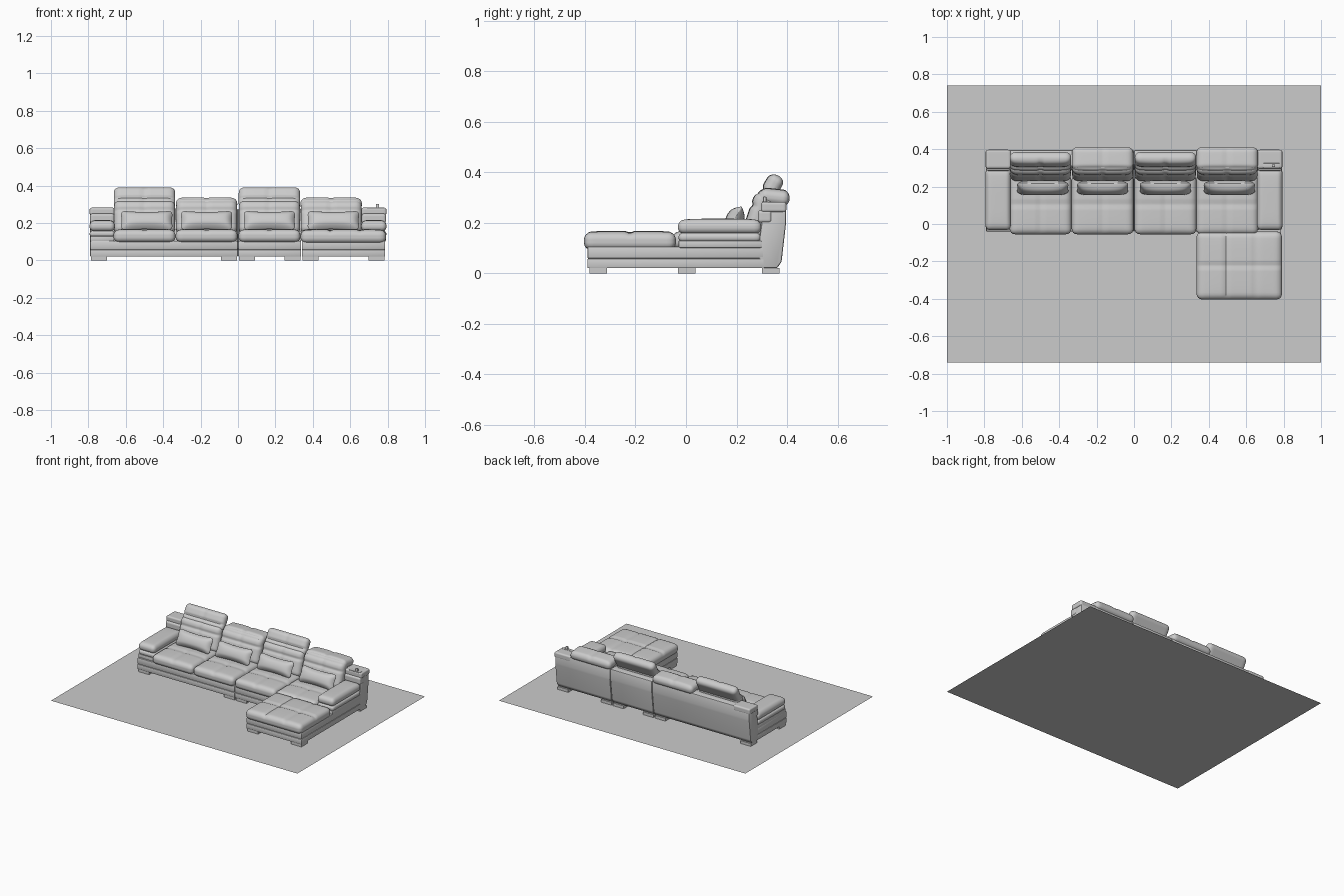
import bpy, bmesh, math
from mathutils import Vector, Matrix

if "Cube" in bpy.data.objects:
    bpy.data.objects.remove(bpy.data.objects["Cube"])

grey = bpy.data.materials.new("soft grey")
grey.use_nodes = True
COLOUR = (0.6, 0.6, 0.6, 1)
grey.diffuse_color = COLOUR
grey.node_tree.nodes["Principled BSDF"].inputs["Base Color"].default_value = COLOUR


def finish(bm, name, smooth=True):
    bmesh.ops.recalc_face_normals(bm, faces=bm.faces)
    mesh = bpy.data.meshes.new(name)
    bm.to_mesh(mesh)
    bm.free()
    mesh.materials.append(grey)
    ob = bpy.data.objects.new(name, mesh)
    bpy.context.collection.objects.link(ob)
    if smooth:
        bpy.ops.object.select_all(action='DESELECT')
        ob.select_set(True)
        bpy.context.view_layer.objects.active = ob
        bpy.ops.object.shade_smooth_by_angle(angle=math.radians(40))
    return ob


def box(name, x, y, z, bevel=0.006):
    """Bevelled box given as three (low, high) ranges."""
    bm = bmesh.new()
    bmesh.ops.create_cube(bm, size=1)
    for v in bm.verts:
        v.co = [(r[0] + r[1]) / 2 + c * (r[1] - r[0]) for c, r in zip(v.co, (x, y, z))]
    if bevel:
        bmesh.ops.bevel(bm, geom=bm.edges[:], offset=bevel, segments=2,
                        profile=0.5, affect='EDGES')
    return finish(bm, name)


def cushion(name, centre, size, tilt=0, r=0.025, xs=(), ys=(), puff=0.006,
            pillow=False, cuts=22):
    """Rounded pad with stitched seams on its upper face, tilted about x."""
    half = Vector(size) / 2
    r = min(r, min(half) * 0.98)
    bm = bmesh.new()
    bmesh.ops.create_cube(bm, size=2)
    bmesh.ops.subdivide_edges(bm, edges=bm.edges[:], cuts=cuts, use_grid_fill=True)
    for v in bm.verts:
        p = Vector([c * h for c, h in zip(v.co, half)])
        inner = Vector([max(r - h, min(h - r, c)) for c, h in zip(p, half)])
        p = inner + (p - inner).normalized() * r
        u, w = p.x / half.x, p.y / half.y
        if pillow:
            # thin edges and pulled-out corners
            p.z *= 0.12 + 0.88 * math.sqrt(max(0, (1 - u ** 4) * (1 - w * w)))
            p.x *= 1 - 0.07 * (1 - w * w)
            p.y *= 1 - 0.16 * (1 - u * u)
        elif p.z > 0:
            lift = puff * (1 - u ** 4) * (1 - w ** 4)
            for s in xs:
                lift -= 0.008 * math.exp(-((u - s) * half.x / 0.009) ** 2)
            for s in ys:
                lift -= 0.008 * math.exp(-((w - s) * half.y / 0.009) ** 2)
            p.z += lift * p.z / half.z
        v.co = p
    bm.transform(Matrix.Translation(centre) @ Matrix.Rotation(math.radians(tilt), 4, 'X'))
    return finish(bm, name)


def extrude_x(name, profile, x0, x1, bevel=0.007):
    """Side profile of (y, z) points extruded along x."""
    bm = bmesh.new()
    face = bm.faces.new([bm.verts.new((x0, y, z)) for y, z in profile])
    out = bmesh.ops.extrude_face_region(bm, geom=[face])
    for v in out["geom"]:
        if isinstance(v, bmesh.types.BMVert):
            v.co.x = x1
    bmesh.ops.bevel(bm, geom=bm.edges[:], offset=bevel, segments=2,
                    profile=0.5, affect='EDGES')
    return finish(bm, name)


# Floor sheet
bm = bmesh.new()
bmesh.ops.create_grid(bm, x_segments=1, y_segments=1, size=1)
for v in bm.verts:
    v.co.y *= 0.74
finish(bm, "floor_sheet", smooth=False)

# Sofa units: name, x range, front of base
units = [("long_unit", -0.79, -0.001, -0.04),
         ("middle_unit", 0.001, 0.338, -0.04),
         ("chaise_unit", 0.341, 0.787, -0.39)]
back_profile = [(0.29, 0.02), (0.36, 0.02), (0.378, 0.045), (0.396, 0.2),
                (0.396, 0.278), (0.31, 0.278), (0.288, 0.12)]
for name, x0, x1, front in units:
    box(name + "_lower_base", (x0, x1), (front, 0.31), (0.02, 0.058), 0.004)
    box(name + "_upper_base", (x0, x1), (front, 0.31), (0.058, 0.105))
    extrude_x(name + "_back_panel", back_profile, x0, x1)
    # feet
    depth = 0.07
    for x in (x0 + 0.005, x1 - 0.09):
        for y in (front + 0.008, 0.3):
            box(name + "_foot", (x, x + 0.085), (y, y + depth), (0, 0.021), 0)

# Seats, back cushions, headrests and pillows
seats = [(-0.5, True), (-0.168, False), (0.168, True), (0.498, False)]
for i, (x, raised) in enumerate(seats):
    cushion("seat_cushion", (x, 0.105, 0.13), (0.33, 0.32, 0.066),
            xs=(0,), ys=(0,), r=0.028)
    cushion("back_cushion", (x, 0.29, 0.228), (0.325, 0.18, 0.08), 72,
            xs=(0,), ys=(0.35,), r=0.03)
    if raised:
        cushion("raised_headrest", (x, 0.336, 0.331), (0.328, 0.125, 0.062), 60,
                xs=(0,), ys=(-0.2,), r=0.028)
    else:
        cushion("folded_headrest", (x, 0.35, 0.3), (0.328, 0.12, 0.058), -6,
                xs=(0,), r=0.027)
        cushion("headrest_front_roll", (x, 0.312, 0.298), (0.325, 0.06, 0.055), 55,
                xs=(0,), r=0.025, cuts=16)
    cushion("lumbar_pillow", (x + (0.012 if i in (0, 3) else 0), 0.193, 0.214),
            (0.29, 0.12, 0.07), 62, pillow=True, r=0.034)

# Chaise front cushion
cushion("chaise_cushion", (0.563, -0.222, 0.127), (0.456, 0.364, 0.07),
        xs=(-0.3, 0.4), ys=(0,), r=0.03, cuts=28)

# Arms and the back wings beside them
for side in (-1, 1):
    x = side * 0.726
    box("arm_base", (x - 0.064, x + 0.064), (-0.03, 0.3), (0.1, 0.13))
    cushion("arm_lower_pad", (x, 0.133, 0.142), (0.134, 0.325, 0.036), r=0.017, puff=0)
    cushion("arm_top_pad", (x, 0.133, 0.183), (0.136, 0.33, 0.054), r=0.025, puff=0.006)
    cushion("back_wing_lower", (x, 0.312, 0.225), (0.13, 0.055, 0.05), r=0.012, puff=0, cuts=12)
    cushion("back_wing_top", (x, 0.347, 0.262), (0.134, 0.1, 0.04), r=0.01, puff=0, cuts=14)

# Small holder on the left wing
box("holder_plate", (0.69, 0.78), (0.3, 0.325), (0.278, 0.284), 0.002)
box("holder_post", (0.737, 0.755), (0.305, 0.318), (0.25, 0.303), 0.003)
